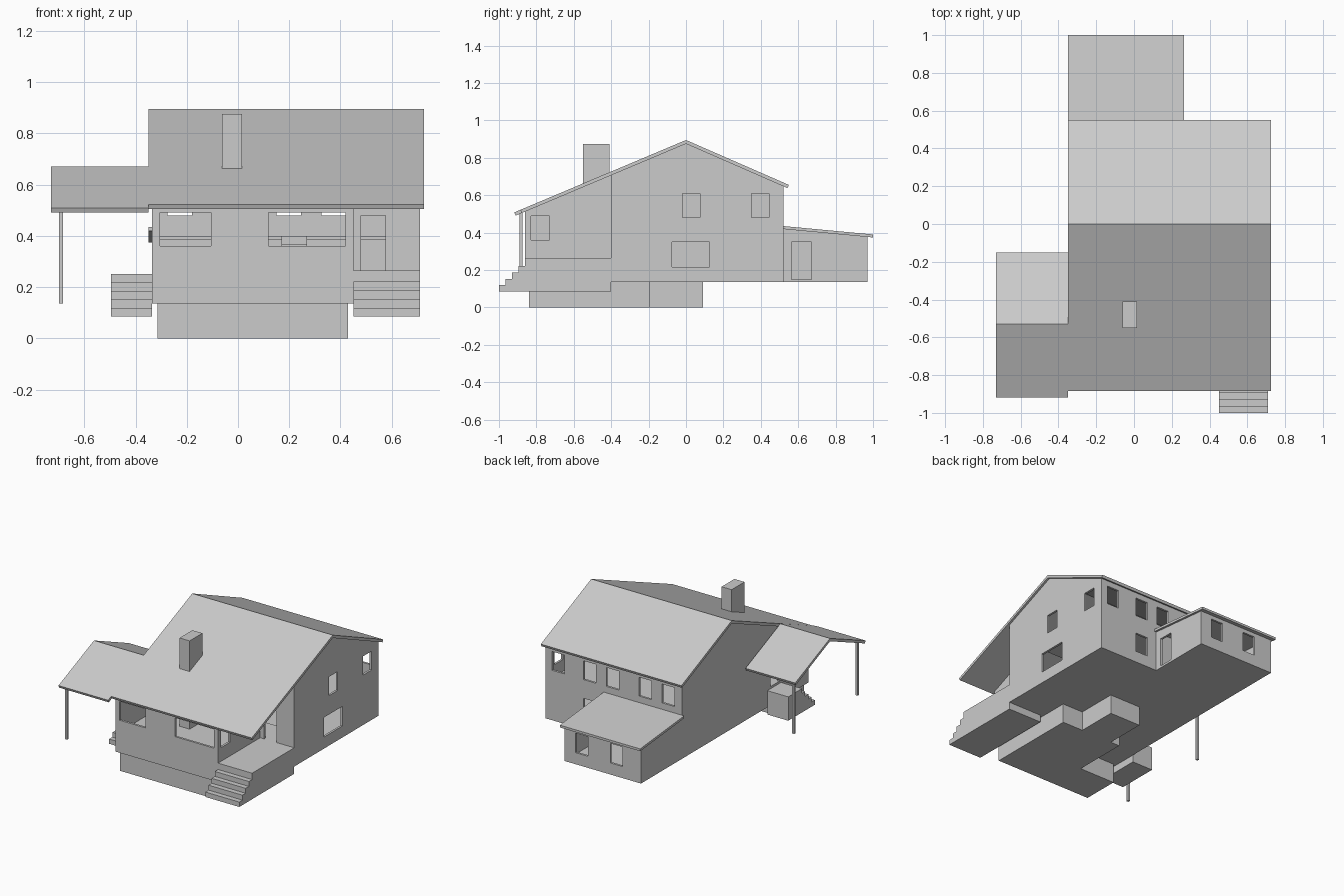
import bpy, bmesh

if "Cube" in bpy.data.objects:
    bpy.data.objects.remove(bpy.data.objects["Cube"])

T = 0.015                      # wall thickness
RX = (-0.35, 0.725)            # main roof extent in x
WX = (-0.335, 0.71)            # main wall extent in x
WY = (-0.86, 0.52)             # main wall extent in y


def add_object(name, bm):
    bmesh.ops.recalc_face_normals(bm, faces=bm.faces)
    me = bpy.data.meshes.new(name)
    bm.to_mesh(me)
    bm.free()
    ob = bpy.data.objects.new(name, me)
    bpy.context.collection.objects.link(ob)
    return ob


def add_prism(bm, points, axis, lo, hi):
    """Extrude a 2D outline along an axis: 'x' takes (y, z), 'z' takes (x, y)."""
    def at(p, t):
        return (t, p[0], p[1]) if axis == 'x' else (p[0], p[1], t)
    a = [bm.verts.new(at(p, lo)) for p in points]
    b = [bm.verts.new(at(p, hi)) for p in points]
    bm.faces.new(a)
    bm.faces.new(b)
    n = len(a)
    for i in range(n):
        j = (i + 1) % n
        bm.faces.new((a[i], a[j], b[j], b[i]))


def prism(name, points, axis, lo, hi):
    bm = bmesh.new()
    add_prism(bm, points, axis, lo, hi)
    return add_object(name, bm)


def rect(a, b):
    return [(a[0], b[0]), (a[1], b[0]), (a[1], b[1]), (a[0], b[1])]


def box(name, x, y, z):
    return prism(name, rect(x, y), 'z', *z)


def cut(wall, normal, pos, openings):
    """Cut (u0, u1, z0, z1) openings through a wall lying across 'x' or 'y'."""
    bm = bmesh.new()
    w = (pos - 0.04, pos + 0.04)
    for u0, u1, z0, z1 in openings:
        fp = rect(w, (u0, u1)) if normal == 'x' else rect((u0, u1), w)
        add_prism(bm, fp, 'z', z0, z1)
    cutter = add_object("cutter", bm)
    cutter.hide_render = True
    mod = wall.modifiers.new("openings", 'BOOLEAN')
    mod.operation, mod.solver, mod.object = 'DIFFERENCE', 'EXACT', cutter
    bpy.context.view_layer.objects.active = wall
    bpy.ops.object.modifier_apply(modifier=mod.name)
    bpy.data.objects.remove(cutter)


def roof(name, top, x, drop=0.02, lean=0.007):
    """Slab following a top line of (y, z) points; eaves are cut square."""
    low = [(y, z - drop) for y, z in top]
    low[0] = (low[0][0] + lean, low[0][1] + lean * 0.4)
    low[-1] = (low[-1][0] - lean, low[-1][1] + lean * 0.4)
    return prism(name, top + low[::-1], 'x', *x)


def under(y):
    """Underside height of the main roof."""
    return 0.875 - (0.4215 if y < 0 else 0.436) * abs(y)


def stairs(name, x, y_front, y_back, z0, treads, rise, top):
    """Solid steps climbing toward +y, ending in a landing."""
    pts = [(y_back, z0), (y_front, z0)]
    for i in range(treads):
        z = z0 + rise * (i + 1)
        pts += [(y_front + 0.035 * i, z), (y_front + 0.035 * (i + 1), z)]
    pts += [(y_front + 0.035 * treads, top), (y_back, top)]
    return prism(name, pts, 'x', *x)


# Roofs
roof("main_roof", [(-0.885, 0.522), (0, 0.895), (0.55, 0.655)], RX)
roof("carport_roof", [(-0.918, 0.508), (-0.53, 0.671), (-0.15, 0.508)], (-0.73, -0.35))
roof("annex_roof", [(0.52, 0.435), (1.0, 0.39)], (-0.35, 0.265), 0.016, 0.0)

# Foundation with a stepped outline
prism("foundation", [(-0.315, -0.84), (0.43, -0.84), (0.43, -0.195), (0.27, -0.195),
                     (0.27, 0.09), (0.03, 0.09), (0.03, -0.195), (-0.04, -0.195),
                     (-0.04, -0.58), (-0.315, -0.58)], 'z', 0, 0.136)

# Side walls shaped to the roof
gable = [(WY[0], 0.135), (WY[1], 0.135), (WY[1], under(WY[1])), (0, 0.875), (WY[0], under(WY[0]))]
left = prism("left_wall", gable, 'x', WX[0], WX[0] + T)
cut(left, 'x', WX[0], [(-0.54, -0.445, 0.265, 0.48)])

gable[0], gable[4] = (-0.40, 0.135), (-0.40, under(-0.40))
right = prism("right_wall", gable, 'x', WX[1] - T, WX[1])
cut(right, 'x', WX[1], [(-0.02, 0.075, 0.48, 0.61), (0.35, 0.445, 0.48, 0.61),
                        (-0.075, 0.125, 0.215, 0.35)])

porch_wall = prism("porch_side_wall", [(WY[0], 0.135), (-0.40, 0.135), (-0.40, under(-0.40)),
                                       (WY[0], under(WY[0]))], 'x', 0.45 - T, 0.45)
cut(porch_wall, 'x', 0.45, [(-0.83, -0.73, 0.36, 0.49)])

# Front, porch entrance and back walls
front = box("front_wall", (WX[0] + T, 0.45 - T), (WY[0], WY[0] + T), (0.135, under(WY[0])))
cut(front, 'y', WY[0], [(-0.305, -0.105, 0.36, 0.49), (0.12, 0.42, 0.36, 0.49)])
entry = box("entry_wall", (0.45 - T, WX[1] - T), (-0.40, -0.40 + T), (0.135, under(-0.40)))
cut(entry, 'y', -0.40, [(0.48, 0.575, 0.265, 0.48)])
back = box("back_wall", (WX[0] + T, WX[1] - T), (WY[1] - T, WY[1]), (0.135, under(WY[1])))
cut(back, 'y', WY[1], [(x, x + 0.095, 0.48, 0.61) for x in (0.565, 0.325, 0.15, -0.10, -0.275)]
    + [(0.325, 0.42, 0.215, 0.35)])

# Rear annex walls
side = [(0.52, 0.135), (0.97, 0.135), (0.97, 0.377), (0.52, 0.419)]
prism("annex_left_wall", side, 'x', WX[0], WX[0] + T)
annex_right = prism("annex_right_wall", side, 'x', 0.25 - T, 0.25)
cut(annex_right, 'x', 0.25, [(0.565, 0.67, 0.15, 0.35)])
annex_back = box("annex_back_wall", (WX[0] + T, 0.25 - T), (0.97 - T, 0.97), (0.135, 0.377))
cut(annex_back, 'y', 0.97, [(0.07, 0.165, 0.215, 0.35), (-0.195, -0.10, 0.215, 0.35)])

# Split level floors
prism("ground_floor", [(WX[0], WY[0]), (0.45, WY[0]), (0.45, -0.40), (WX[1], -0.40),
                       (WX[1], 0.52), (0.25, 0.52), (0.25, 0.97), (WX[0], 0.97)],
      'z', 0.135, 0.148)
prism("front_floor", [(WX[0] + T, WY[0] + T), (0.45 - T, WY[0] + T), (0.45 - T, -0.385),
                      (WX[1] - T, -0.385), (WX[1] - T, -0.195), (WX[0] + T, -0.195)],
      'z', 0.25, 0.265)
box("upper_floor", (WX[0] + T, WX[1] - T), (-0.08, WY[1] - T), (0.385, 0.40))
stairs("inner_stairs", (0.17, 0.27), -0.195, -0.08, 0.265, 3, 0.034, 0.40)

# Entrance porch and side landing with steps
stairs("porch_steps", (0.45, WX[1]), -1.0, -0.40, 0.085, 4, 0.034, 0.265)
stairs("side_steps", (-0.495, WX[0]), -0.70, -0.41, 0.085, 4, 0.033, 0.25)

# Carport posts and chimney
for label, y, top in (("front", -0.882, 0.51), ("rear", -0.19, 0.512)):
    box(label + "_carport_post", (-0.699, -0.683), (y - 0.008, y + 0.008), (0.135, top))
box("chimney", (-0.062, 0.015), (-0.55, -0.41), (0.265, 0.875))
